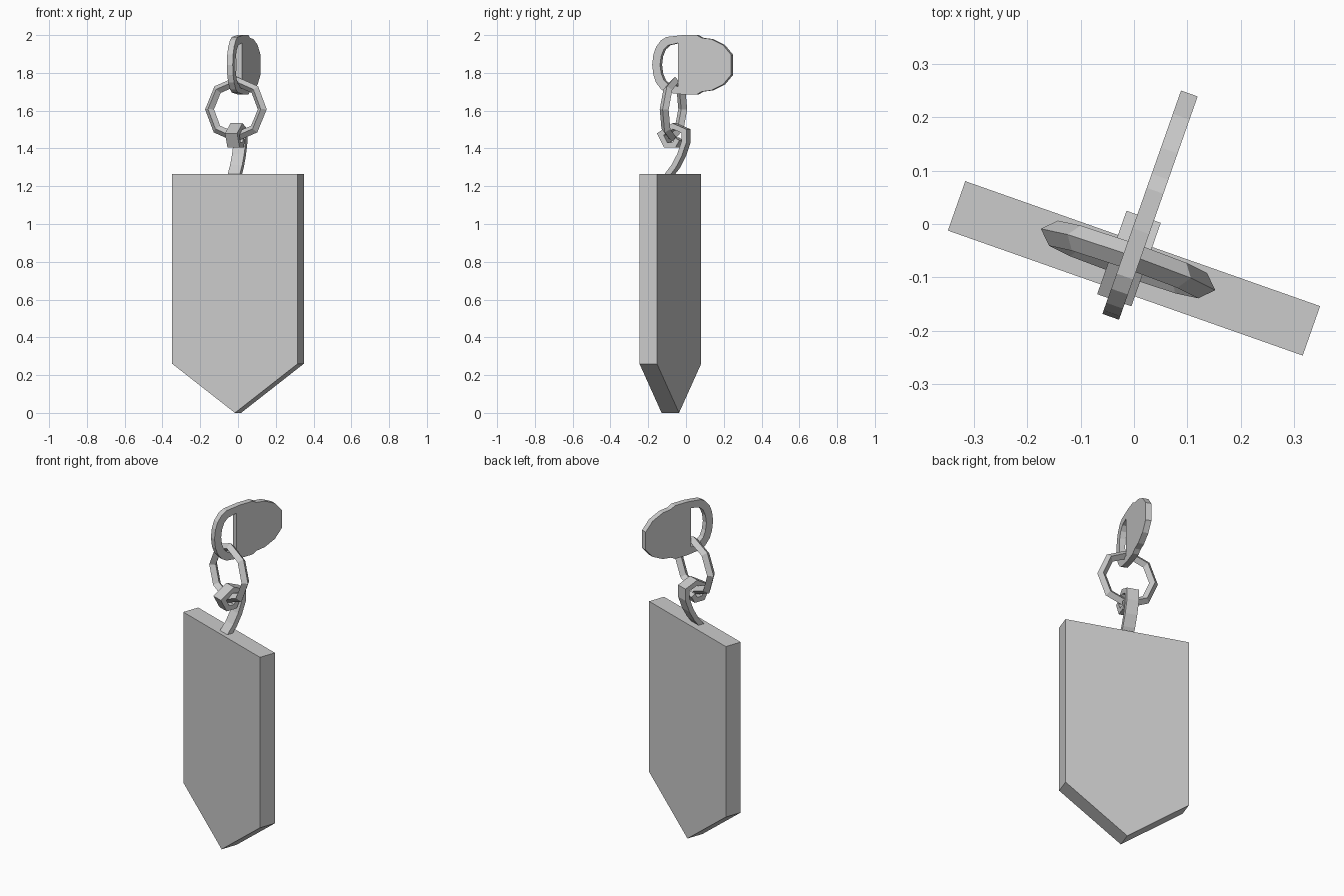
import bpy, bmesh, math
from mathutils import Matrix, Vector

if "Cube" in bpy.data.objects:
    bpy.data.objects.remove(bpy.data.objects["Cube"])

grey = bpy.data.materials.new("plain grey")
grey.use_nodes = True
COLOR = (0.6, 0.6, 0.6, 1)
grey.diffuse_color = COLOR
grey.node_tree.nodes["Principled BSDF"].inputs["Base Color"].default_value = COLOR

# The whole sign is turned about its vertical axis
TURN = Matrix.Translation((0, -0.083, 0)) @ Matrix.Rotation(math.radians(-19.4), 4, 'Z')
# Maps a flat outline (a, z) to the plane across (x) or along the depth (y)
ACROSS = Matrix(((1, 0, 0, 0), (0, 0, -1, 0), (0, 1, 0, 0), (0, 0, 0, 1)))
DEPTH = Matrix(((0, 0, 1, 0), (1, 0, 0, 0), (0, 1, 0, 0), (0, 0, 0, 1)))


def add(name, mesh, matrix):
    mesh.transform(TURN @ matrix)
    mesh.materials.clear()
    mesh.materials.append(grey)
    obj = bpy.data.objects.new(name, mesh)
    bpy.context.collection.objects.link(obj)
    return obj


def plate(name, outlines, thickness, matrix):
    """Flat plate from closed outlines; later outlines are holes."""
    curve = bpy.data.curves.new(name, 'CURVE')
    curve.dimensions = '2D'
    curve.fill_mode = 'BOTH'
    curve.extrude = thickness / 2
    for points in outlines:
        spline = curve.splines.new('POLY')
        spline.points.add(len(points) - 1)
        for p, (a, b) in zip(spline.points, points):
            p.co = (a, b, 0, 1)
        spline.use_cyclic_u = True
    helper = bpy.data.objects.new(name + " helper", curve)
    bpy.context.collection.objects.link(helper)
    bpy.context.view_layer.update()
    mesh = bpy.data.meshes.new_from_object(
        helper.evaluated_get(bpy.context.evaluated_depsgraph_get()))
    bpy.data.objects.remove(helper)
    bm = bmesh.new()
    bm.from_mesh(mesh)
    bmesh.ops.remove_doubles(bm, verts=bm.verts, dist=0.0005)
    bmesh.ops.recalc_face_normals(bm, faces=bm.faces)
    for f in bm.faces:
        f.smooth = False
    bm.to_mesh(mesh)
    bm.free()
    return add(name, mesh, matrix)


# Hanging board with a pointed foot
plate("board", [[(-0.352, 1.265), (-0.352, 0.26), (0, 0), (0.352, 0.26), (0.352, 1.265)]],
      0.098, ACROSS)

# Top disc: upper edge mirrored to the lower edge, half-moon eye cut through it
MID = 1.843


def mirrored(half):
    return ([(a, MID + h) for a, h in half]
            + [(a, MID - h) for a, h in reversed(half) if h > 0])


rim = [(-0.1, 0), (-0.093, 0.055), (-0.078, 0.095), (-0.05, 0.13), (-0.02, 0.147),
       (0.07, 0.157), (0.15, 0.157), (0.178, 0.142), (0.23, 0.136), (0.297, 0.105),
       (0.343, 0.053)]
eye = [(-0.056, 0), (-0.05, 0.045), (-0.035, 0.08), (-0.01, 0.103), (0.045, 0.115)]
plate("top_disc", [mirrored(rim), mirrored(eye)], 0.033,
      Matrix.Translation((-0.011, 0, 0)) @ DEPTH)

# Eight-sided link with a diamond section
bm = bmesh.new()
rings = []
for i in range(8):
    spin = Matrix.Rotation(math.tau * i / 8, 3, 'Z')
    rings.append([bm.verts.new(spin @ Vector((0.148 + 0.025 * c, 0, 0.025 * s)))
                  for c, s in ((1, 0), (0, 1), (-1, 0), (0, -1))])
for i in range(8):
    a, b = rings[i], rings[(i + 1) % 8]
    for j in range(4):
        k = (j + 1) % 4
        bm.faces.new((a[j], b[j], b[k], a[k]))
bmesh.ops.recalc_face_normals(bm, faces=bm.faces)
mesh = bpy.data.meshes.new("link")
bm.to_mesh(mesh)
bm.free()
add("link", mesh, Matrix.Translation((-0.016, 0.012, 1.607))
    @ Matrix.Rotation(math.radians(-3), 4, 'X') @ ACROSS)

# Flat strap rising from the board and curling round the link
path = [(-0.015, 1.255), (0.025, 1.305), (0.058, 1.365), (0.083, 1.435), (0.083, 1.492),
        (0.02, 1.518), (-0.05, 1.475), (-0.02, 1.418), (0.027, 1.418), (0.045, 1.45)]
bm = bmesh.new()
rows = [[bm.verts.new((u, v, z)) for u in (-0.049, 0.019)] for v, z in path]
for a, b in zip(rows, rows[1:]):
    bm.faces.new((a[0], a[1], b[1], b[0]))
mesh = bpy.data.meshes.new("strap_hook")
bm.to_mesh(mesh)
bm.free()
strap = add("strap_hook", mesh, Matrix.Identity(4))
solid = strap.modifiers.new("thickness", 'SOLIDIFY')
solid.thickness = 0.028
solid.offset = 0
solid.use_even_offset = True
